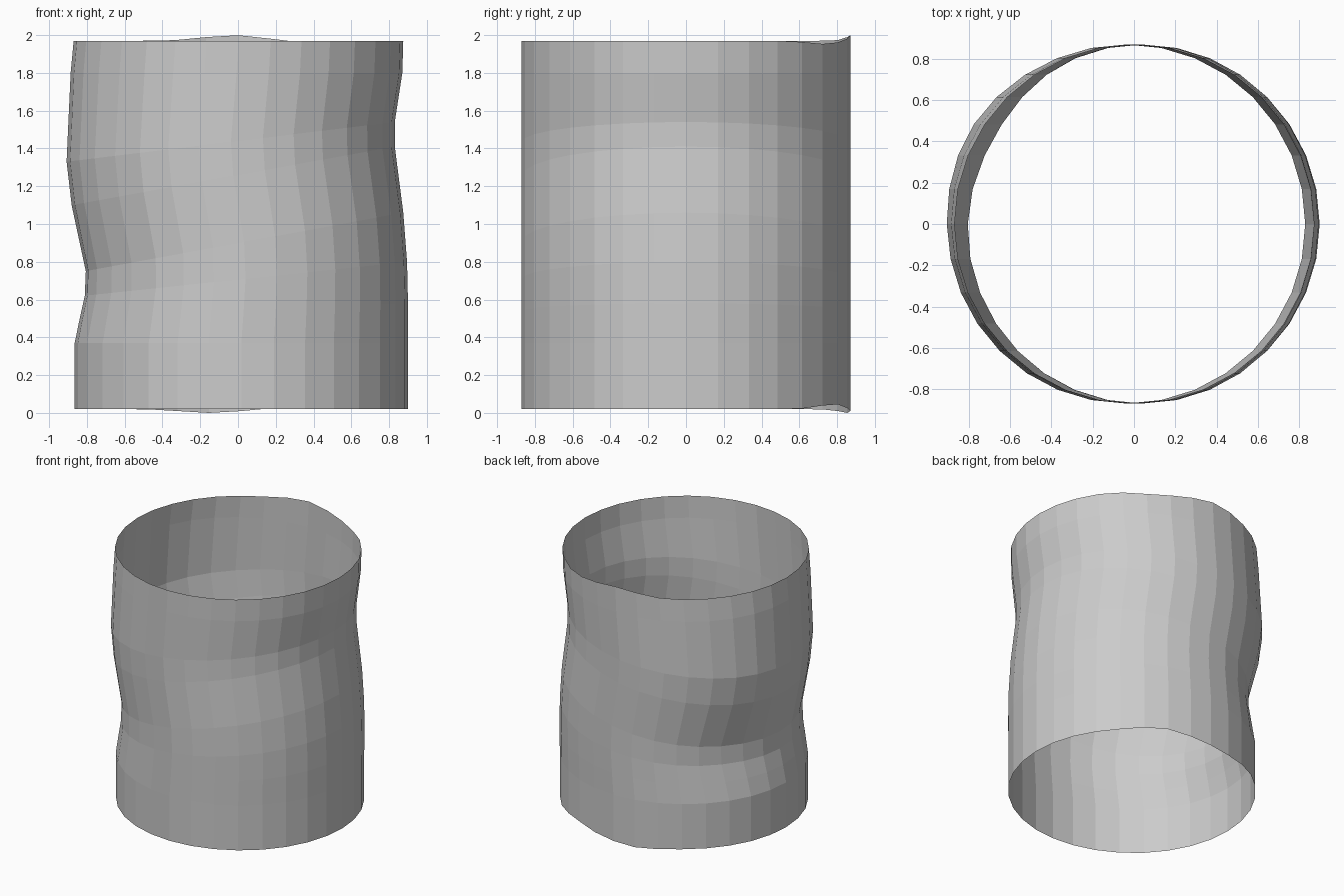
import bpy, bmesh
from math import cos, sin, pi, exp, radians

if "Cube" in bpy.data.objects:
    bpy.data.objects.remove(bpy.data.objects["Cube"])

SIDES, R = 32, 0.87
# rings: height at left, height at right, x shift at left, x shift at right
RINGS = [
    (0.02, 0.02, 0.005, 0.03),
    (0.37, 0.37, 0.005, 0.03),
    (0.50, 0.58, 0.03, 0.03),
    (0.62, 0.80, 0.055, 0.025),
    (0.75, 1.06, 0.06, 0.005),
    (1.10, 1.41, -0.01, -0.04),
    (1.33, 1.54, -0.035, -0.04),
    (1.80, 1.80, -0.015, 0.0),
    (1.97, 1.97, 0.0, 0.005),
]


def bump(a, centre, width):
    return exp(-((a - radians(centre)) / radians(width)) ** 2)


def ring_point(k, i):
    z_left, z_right, dx_left, dx_right = RINGS[k]
    a = 2 * pi * i / SIDES
    t = (1 + cos(a)) / 2
    z = z_left + (z_right - z_left) * t
    dx = dx_left + (dx_right - dx_left) * t
    # stronger sway at the back left
    dx *= 1 + 0.5 * bump(a, 145, 25)
    # slight ripple of both rims at the back
    if k == 0:
        z += 0.027 * bump(a, 64, 13) - 0.02 * bump(a, 101, 14)
    elif k == len(RINGS) - 1:
        z += 0.03 * bump(a, 92, 14) - 0.017 * bump(a, 58, 13)
    return (R * cos(a) + dx, R * sin(a), z)


# Open, swaying tube
bm = bmesh.new()
rings = [[bm.verts.new(ring_point(k, i)) for i in range(SIDES)]
         for k in range(len(RINGS))]
for low, high in zip(rings, rings[1:]):
    for i in range(SIDES):
        j = (i + 1) % SIDES
        bm.faces.new((low[i], low[j], high[j], high[i]))
mesh = bpy.data.meshes.new("wavy_tube")
bm.to_mesh(mesh)
bm.free()
tube = bpy.data.objects.new("wavy_tube", mesh)
bpy.context.collection.objects.link(tube)
